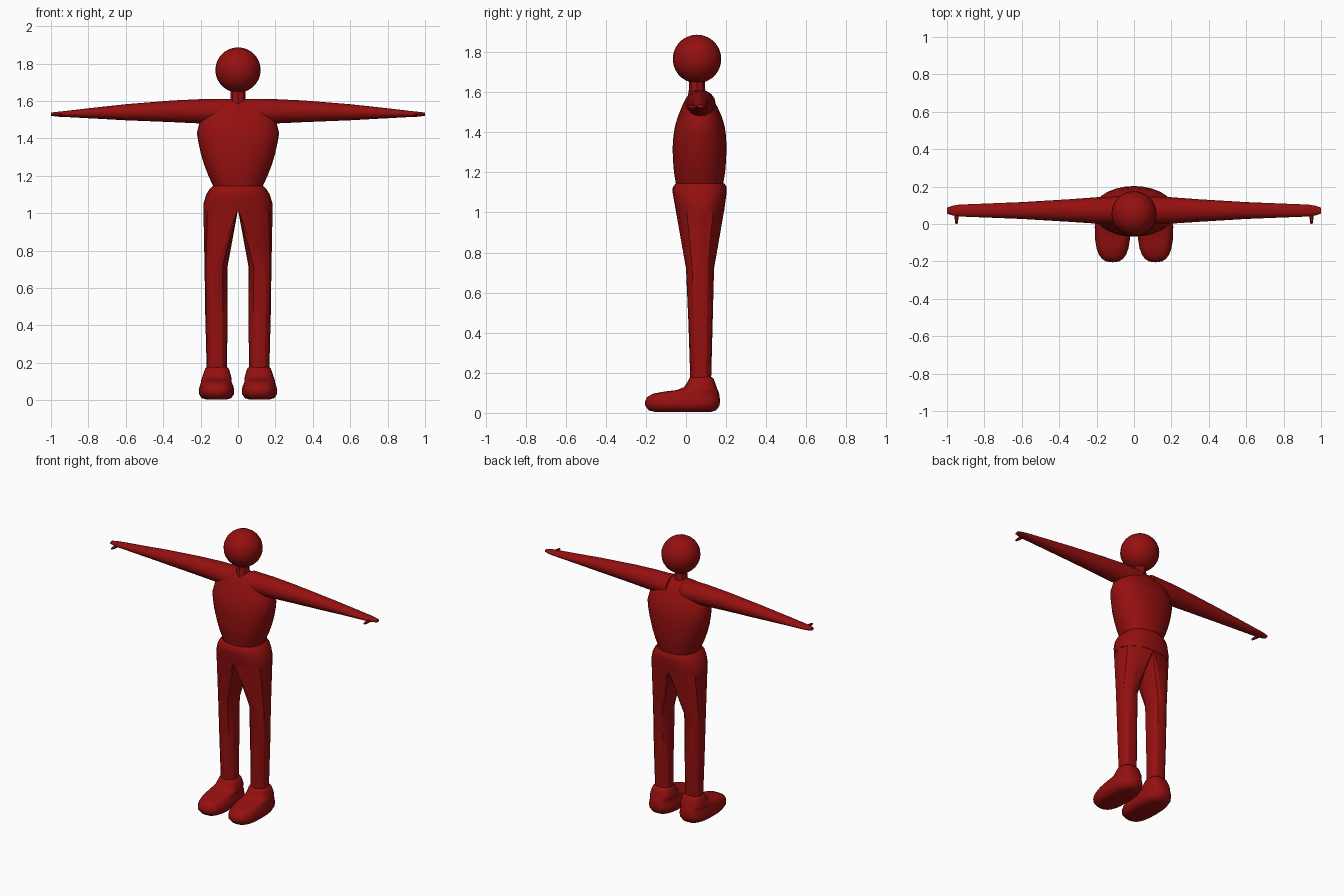
import bpy, bmesh, math
from mathutils import Vector

if "Cube" in bpy.data.objects:
    bpy.data.objects.remove(bpy.data.objects["Cube"])

red = bpy.data.materials.new("dark red")
red.diffuse_color = (0.30, 0.005, 0.005, 1)
red.use_nodes = True
red.node_tree.nodes["Principled BSDF"].inputs["Base Color"].default_value = red.diffuse_color


def finish(name, bm, angle=40, mirror=False):
    bmesh.ops.recalc_face_normals(bm, faces=bm.faces)
    me = bpy.data.meshes.new(name)
    bm.to_mesh(me)
    bm.free()
    ob = bpy.data.objects.new(name, me)
    bpy.context.collection.objects.link(ob)
    me.materials.append(red)
    bpy.ops.object.select_all(action='DESELECT')
    ob.select_set(True)
    bpy.context.view_layer.objects.active = ob
    bpy.ops.object.shade_smooth_by_angle(angle=math.radians(angle))
    if mirror:
        ob.modifiers.new("mirror", 'MIRROR').use_mirror_merge = False
    return ob


def oval(u0, u1, v0, v1, n, power=2.0):
    """Rounded outline filling the box u0..u1, v0..v1."""
    pts = []
    for i in range(n):
        a = 2 * math.pi * i / n
        c, s = math.cos(a), math.sin(a)
        u = math.copysign(abs(c) ** (2 / power), c)
        v = math.copysign(abs(s) ** (2 / power), s)
        pts.append(((u0 + u1) / 2 + u * (u1 - u0) / 2,
                    (v0 + v1) / 2 + v * (v1 - v0) / 2))
    return pts


def loft(name, rings, angle=40, mirror=False):
    """Skin a list of rings of 3D points and cap both ends."""
    bm = bmesh.new()
    rows = [[bm.verts.new(p) for p in r] for r in rings]
    n = len(rows[0])
    for a, b in zip(rows, rows[1:]):
        for i in range(n):
            j = (i + 1) % n
            bm.faces.new((a[i], a[j], b[j], b[i]))
    bm.faces.new(rows[0])
    bm.faces.new(rows[-1])
    return finish(name, bm, angle, mirror)


def level(z, x0, x1, y0, y1, n, power=2.0):
    return [(x, y, z) for x, y in oval(x0, x1, y0, y1, n, power)]


# head
bm = bmesh.new()
bmesh.ops.create_uvsphere(bm, u_segments=24, v_segments=14, radius=0.121)
bmesh.ops.translate(bm, verts=bm.verts, vec=Vector((0, 0.055, 1.766)))
finish("head", bm)

# neck
loft("neck", [level(z, -w, w, 0.055 - w, 0.055 + w, 8)
              for z, w in ((1.58, 0.046), (1.62, 0.04), (1.68, 0.04))])

# torso: height, half width, front, back
torso = [(1.14, .13, -.050, .185), (1.20, .158, -.060, .195),
         (1.26, .181, -.065, .200), (1.32, .199, -.067, .202),
         (1.38, .212, -.063, .200), (1.43, .220, -.055, .193),
         (1.48, .207, -.040, .178), (1.53, .190, -.020, .155),
         (1.57, .170, .000, .130), (1.60, .140, .022, .098),
         (1.61, .090, .045, .072)]
loft("torso", [level(z, -w, w, a, b, 28, 2.2) for z, w, a, b in torso])

# arms: x, front, back, bottom, top
arm = [(.05, -.005, .148, 1.475, 1.612), (.20, .002, .143, 1.480, 1.610),
       (.35, .012, .132, 1.487, 1.603), (.60, .027, .117, 1.497, 1.583),
       (.80, .035, .109, 1.508, 1.561), (.93, .040, .104, 1.515, 1.546),
       (.97, .046, .098, 1.517, 1.542), (1.0, .056, .088, 1.521, 1.538)]
loft("arm", [[(x, y, z) for y, z in oval(a, b, c, d, 16)]
             for x, a, b, c, d in arm], mirror=True)

# thumbs
loft("thumb", [[(x, y, z) for x, z in oval(.949 - w, .949 + w, 1.525 - w, 1.525 + w, 6)]
               for y, w in ((.06, .012), (.03, .010), (.0, .006))], mirror=True)

# hips: height, half width, front, back
hips = [(1.145, .135, -.052, .192), (1.125, .155, -.066, .203),
        (1.10, .170, -.067, .203), (1.05, .185, -.058, .196),
        (1.01, .185, -.051, .191)]
loft("hips", [level(z, -w, w, a, b, 24, 2.3) for z, w, a, b in hips])

# legs: the top ring is a half oval flattened on the centre plane
thigh = [(max(x, 0), y, z) for x, y, z in level(1.02, -.185, .185, -.053, .192, 12, 2.3)]
leg = [(.72, .055, .179, .000, .140), (.45, .057, .175, .012, .133),
       (.15, .058, .167, .022, .125)]
loft("leg", [thigh] + [level(*r, 12, 2.3) for r in leg], 30, True)

# shoes: height, inner, outer, toe, heel
shoe = [(.004, .060, .170, -.150, .120), (.012, .035, .195, -.185, .150),
        (.035, .021, .209, -.203, .166), (.055, .020, .210, -.205, .170),
        (.078, .026, .204, -.195, .168), (.096, .034, .198, -.165, .165),
        (.106, .034, .197, -.110, .162), (.114, .034, .195, -.045, .158),
        (.128, .037, .190, -.010, .153), (.150, .043, .183, .005, .146),
        (.170, .050, .175, .015, .138), (.180, .062, .163, .028, .126)]
loft("shoe", [level(*r, 24, 2.7) for r in shoe], 50, True)
